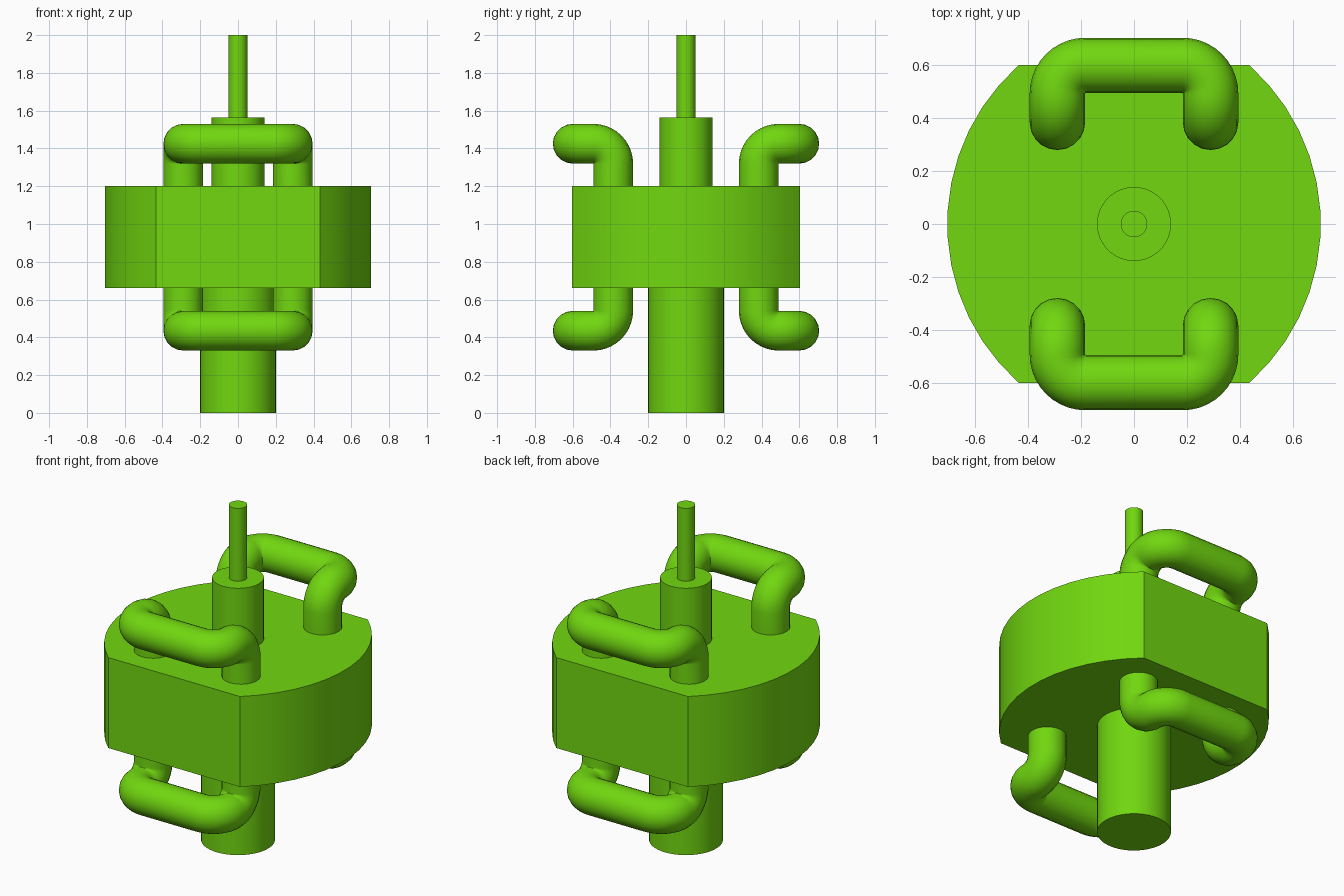
import bpy, bmesh, math
from mathutils import Vector

cube = bpy.data.objects.get("Cube")
if cube:
    bpy.data.objects.remove(cube, do_unlink=True)

# Single bright green material
GREEN = (0.165, 0.68, 0.005, 1.0)
green = bpy.data.materials.new("bright_green")
green.use_nodes = True
green.diffuse_color = GREEN
green.node_tree.nodes["Principled BSDF"].inputs["Base Color"].default_value = GREEN


def smooth(obj):
    bpy.ops.object.select_all(action='DESELECT')
    obj.select_set(True)
    bpy.context.view_layer.objects.active = obj
    bpy.ops.object.shade_smooth_by_angle(angle=math.radians(28))


def prism(name, outline, z0, z1):
    """Extrude a flat outline of (x, y) points from z0 to z1."""
    bm = bmesh.new()
    base = bm.faces.new([bm.verts.new((x, y, z0)) for x, y in outline])
    top = bmesh.ops.extrude_face_region(bm, geom=[base])["geom"]
    bmesh.ops.translate(bm, vec=(0, 0, z1 - z0),
                        verts=[v for v in top if isinstance(v, bmesh.types.BMVert)])
    bmesh.ops.recalc_face_normals(bm, faces=bm.faces)
    mesh = bpy.data.meshes.new(name)
    bm.to_mesh(mesh)
    bm.free()
    mesh.materials.append(green)
    obj = bpy.data.objects.new(name, mesh)
    bpy.context.collection.objects.link(obj)
    smooth(obj)


def arc(cx, radius, start, end, steps):
    return [(cx + radius * math.cos(start + (end - start) * i / steps),
             radius * math.sin(start + (end - start) * i / steps))
            for i in range(steps + 1)]


def rod(name, radius, z0, z1):
    prism(name, arc(0, radius, 0, math.tau, 48)[:-1], z0, z1)


# Body: two shallow arcs joined by flat front and back faces
half = math.asin(0.6 / 0.8)
side = arc(-0.096, 0.803, -half, half, 13)
prism("body", side + [(-x, -y) for x, y in side], 0.66, 1.2)

# Central column, collar and thin shaft
rod("lower_column", 0.2, 0.0, 0.68)
rod("upper_collar", 0.14, 1.18, 1.565)
rod("top_shaft", 0.05, 1.55, 2.0)

# Bent tube handles: rise from the body, bend outward, then run across
TUBE, BEND, STEPS = 0.105, 0.106, 10
MID_Z = 0.93


def handle(name, sy, sz):
    leg = [Vector((0.29, 0.385, 0.22)), Vector((0.29, 0.385, 0.30))]
    for i in range(STEPS + 1):
        a = math.pi / 2 * i / STEPS
        leg.append(Vector((0.29, 0.385 + BEND * (1 - math.cos(a)),
                           0.389 + BEND * math.sin(a))))
    for i in range(1, STEPS + 1):
        a = math.pi / 2 * i / STEPS
        leg.append(Vector((0.29 - BEND * (1 - math.cos(a)),
                           0.494 + BEND * math.sin(a), 0.389 + BEND)))
    path = leg + [Vector((-p.x, p.y, p.z)) for p in reversed(leg)]

    curve = bpy.data.curves.new(name + "_path", 'CURVE')
    curve.dimensions = '3D'
    curve.bevel_depth = TUBE
    curve.bevel_resolution = 8
    curve.use_fill_caps = True
    spline = curve.splines.new('POLY')
    spline.points.add(len(path) - 1)
    for point, p in zip(spline.points, path):
        point.co = (p.x, sy * p.y, MID_Z + sz * p.z, 1)

    # Turn the swept path into a mesh
    temp = bpy.data.objects.new(name + "_path", curve)
    bpy.context.collection.objects.link(temp)
    bpy.context.view_layer.update()
    depsgraph = bpy.context.evaluated_depsgraph_get()
    mesh = bpy.data.meshes.new_from_object(temp.evaluated_get(depsgraph))
    bpy.data.objects.remove(temp, do_unlink=True)
    bm = bmesh.new()
    bm.from_mesh(mesh)
    bmesh.ops.recalc_face_normals(bm, faces=bm.faces)
    bm.to_mesh(mesh)
    bm.free()
    mesh.materials.clear()
    mesh.materials.append(green)
    obj = bpy.data.objects.new(name, mesh)
    bpy.context.collection.objects.link(obj)
    smooth(obj)


for sy, depth in ((-1, "front"), (1, "back")):
    for sz, level in ((1, "upper"), (-1, "lower")):
        handle(f"{level}_{depth}_handle", sy, sz)
